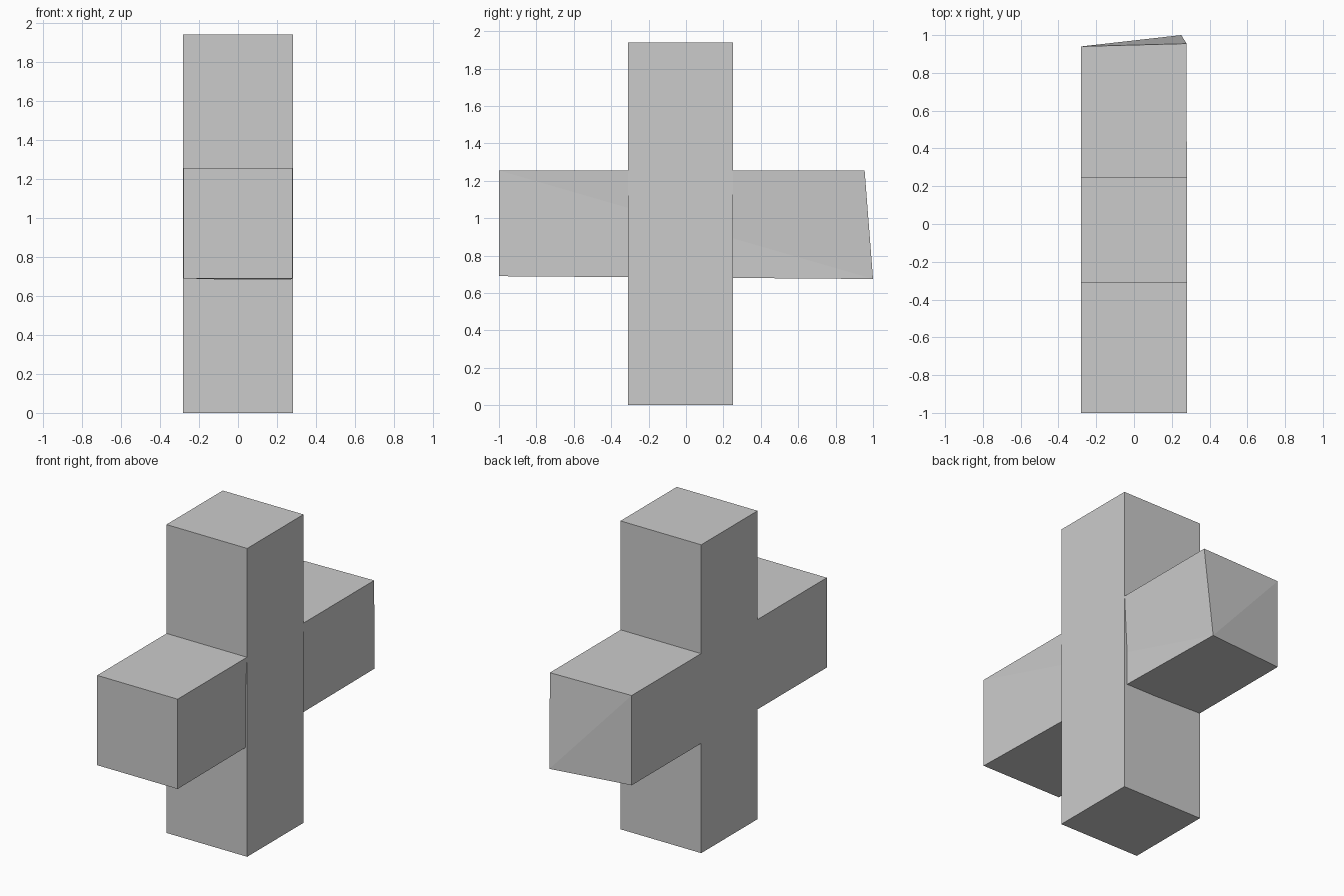
import bpy
import bmesh
from mathutils import Vector

default_cube = bpy.data.objects.get("Cube")
if default_cube:
    bpy.data.objects.remove(default_cube, do_unlink=True)

# Single plain grey
grey = bpy.data.materials.new("light grey")
grey.use_nodes = True
colour = (0.6, 0.6, 0.6, 1)
grey.diffuse_color = colour
grey.node_tree.nodes["Principled BSDF"].inputs["Base Color"].default_value = colour


def box(name, low, high, shape=None):
    """Box between two corners, with an optional edit of its mesh."""
    low, high = Vector(low), Vector(high)
    bm = bmesh.new()
    bmesh.ops.create_cube(bm, size=1)
    for v in bm.verts:
        v.co = (low + high) / 2 + v.co * (high - low)
    if shape:
        shape(bm)
    mesh = bpy.data.meshes.new(name)
    bm.to_mesh(mesh)
    bm.free()
    mesh.materials.append(grey)
    obj = bpy.data.objects.new(name, mesh)
    bpy.context.collection.objects.link(obj)
    return obj


def skew_back_corner(bm):
    """Pull the lower back corner outward and fold the faces around it."""
    def corner(x, y, z):
        return max(bm.verts, key=lambda v: v.co.dot(Vector((x, y, z))))

    pulled = corner(1, 1, -1)
    upper = corner(1, 1, 1)
    opposite = [corner(1, -1, 1), corner(-1, 1, 1), corner(-1, -1, -1)]
    for other in opposite:
        bmesh.ops.connect_verts(bm, verts=[pulled, other])
    pulled.co = (0.25, 1.0, 0.675)
    upper.co = (0.279, 0.955, 1.255)


# Upright post and the beam that runs through it
box("upright_post", (-0.281, -0.31, 0), (0.281, 0.25, 1.94))
box("cross_beam", (-0.28, -1, 0.69), (0.28, 0.94, 1.255), skew_back_corner)
